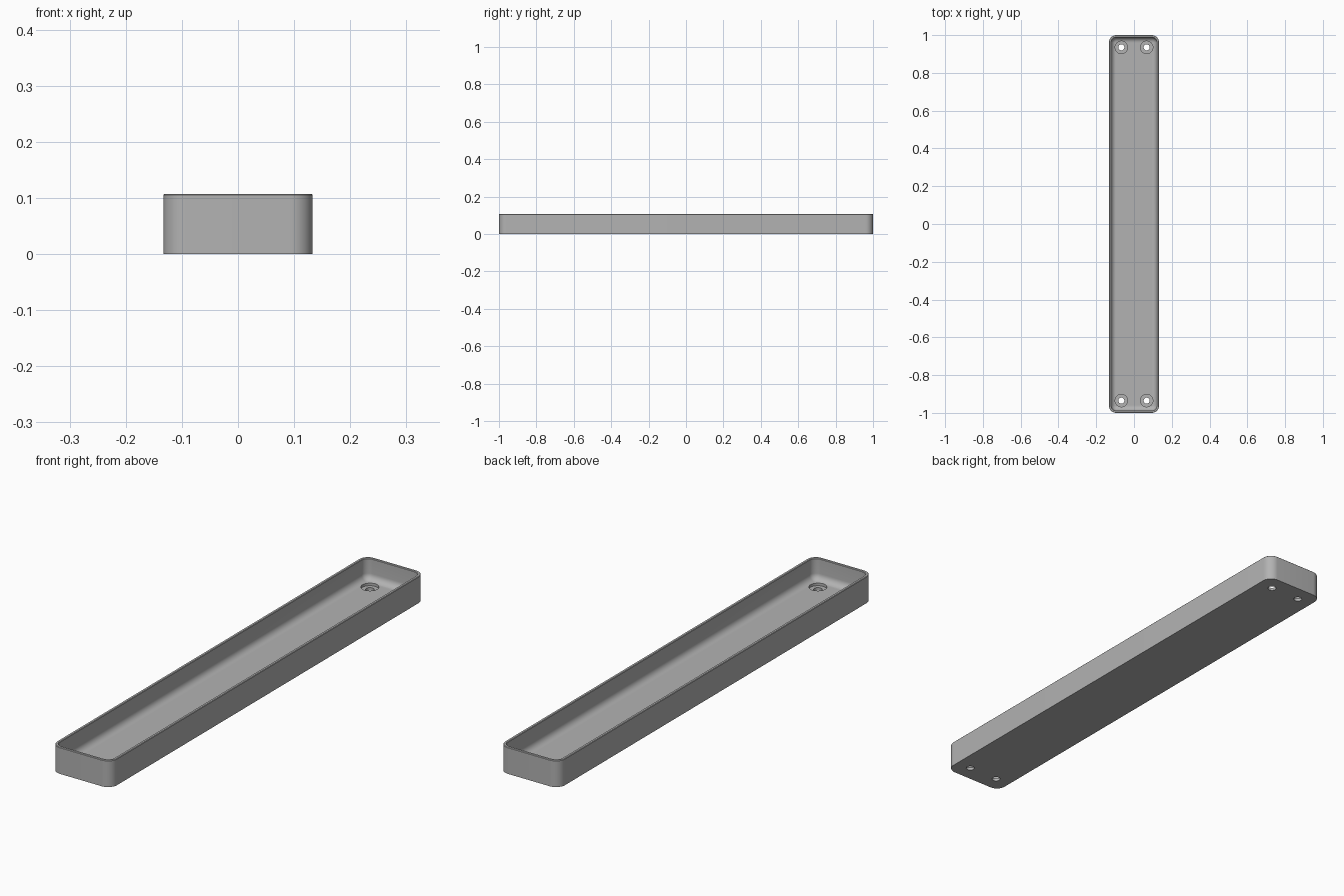
import bpy, bmesh, math

cube = bpy.data.objects.get("Cube")
if cube:
    bpy.data.objects.remove(cube, do_unlink=True)

HALF_X, HALF_Y, HEIGHT = 0.133, 1.0, 0.107
CORNER, WALL, FLOOR, FILLET = 0.04, 0.012, 0.021, 0.026

grey = bpy.data.materials.new("plain grey")
grey.use_nodes = True
colour = (0.45, 0.45, 0.45, 1)
grey.diffuse_color = colour
grey.node_tree.nodes["Principled BSDF"].inputs["Base Color"].default_value = colour


def rounded_ring(bm, inset, z, steps=12):
    """Rounded rectangle, moved inward by inset."""
    r = max(CORNER - inset, 0.001)
    cx, cy = HALF_X - inset - r, HALF_Y - inset - r
    ring = []
    for k, (sx, sy) in enumerate([(1, 1), (-1, 1), (-1, -1), (1, -1)]):
        for i in range(steps + 1):
            a = math.pi / 2 * (k + i / steps)
            ring.append(bm.verts.new((sx * cx + r * math.cos(a),
                                      sy * cy + r * math.sin(a), z)))
    return ring


def loft(name, rings_of):
    """Skin a stack of rings and cap both ends."""
    bm = bmesh.new()
    rings = rings_of(bm)
    for low, high in zip(rings, rings[1:]):
        for i in range(len(low)):
            j = (i + 1) % len(low)
            bm.faces.new((low[i], low[j], high[j], high[i]))
    bm.faces.new(rings[0][::-1])
    bm.faces.new(rings[-1])
    bmesh.ops.recalc_face_normals(bm, faces=bm.faces)
    mesh = bpy.data.meshes.new(name)
    bm.to_mesh(mesh)
    bm.free()
    mesh.materials.append(grey)
    obj = bpy.data.objects.new(name, mesh)
    bpy.context.collection.objects.link(obj)
    return obj


# Tray: outer wall, rim, inner wall, fillet down to the floor
def tray_rings(bm):
    profile = [(0, 0), (0, HEIGHT - 0.002), (0.002, HEIGHT),
               (WALL - 0.002, HEIGHT), (WALL, HEIGHT - 0.002)]
    for i in range(9):
        a = math.pi / 2 * i / 8
        profile.append((WALL + FILLET * (1 - math.cos(a)),
                        FLOOR + FILLET * (1 - math.sin(a))))
    return [rounded_ring(bm, inset, z) for inset, z in profile]


tray = loft("tray", tray_rings)


# Screw holes: narrow bore with a wide recess for the head
def hole_rings(x, y):
    def rings(bm):
        profile = [(0.016, -0.02), (0.016, 0.011), (0.033, 0.011), (0.033, 0.09)]
        return [[bm.verts.new((x + r * math.cos(math.tau * i / 32),
                               y + r * math.sin(math.tau * i / 32), z))
                 for i in range(32)] for r, z in profile]
    return rings


for x in (-0.067, 0.067):
    for y in (-0.935, 0.935):
        cutter = loft("screw_hole_cutter", hole_rings(x, y))
        cutter.hide_render = True
        cutter.hide_set(True)
        cut = tray.modifiers.new("screw hole", 'BOOLEAN')
        cut.operation = 'DIFFERENCE'
        cut.solver = 'EXACT'
        cut.object = cutter

# Apply the cuts, then shade smooth with sharp edges
bpy.context.view_layer.objects.active = tray
tray.select_set(True)
for mod in list(tray.modifiers):
    bpy.ops.object.modifier_apply(modifier=mod.name)
for obj in [o for o in bpy.data.objects if o.name.startswith("screw_hole_cutter")]:
    bpy.data.objects.remove(obj, do_unlink=True)
bpy.ops.object.shade_smooth_by_angle(angle=math.radians(30))
